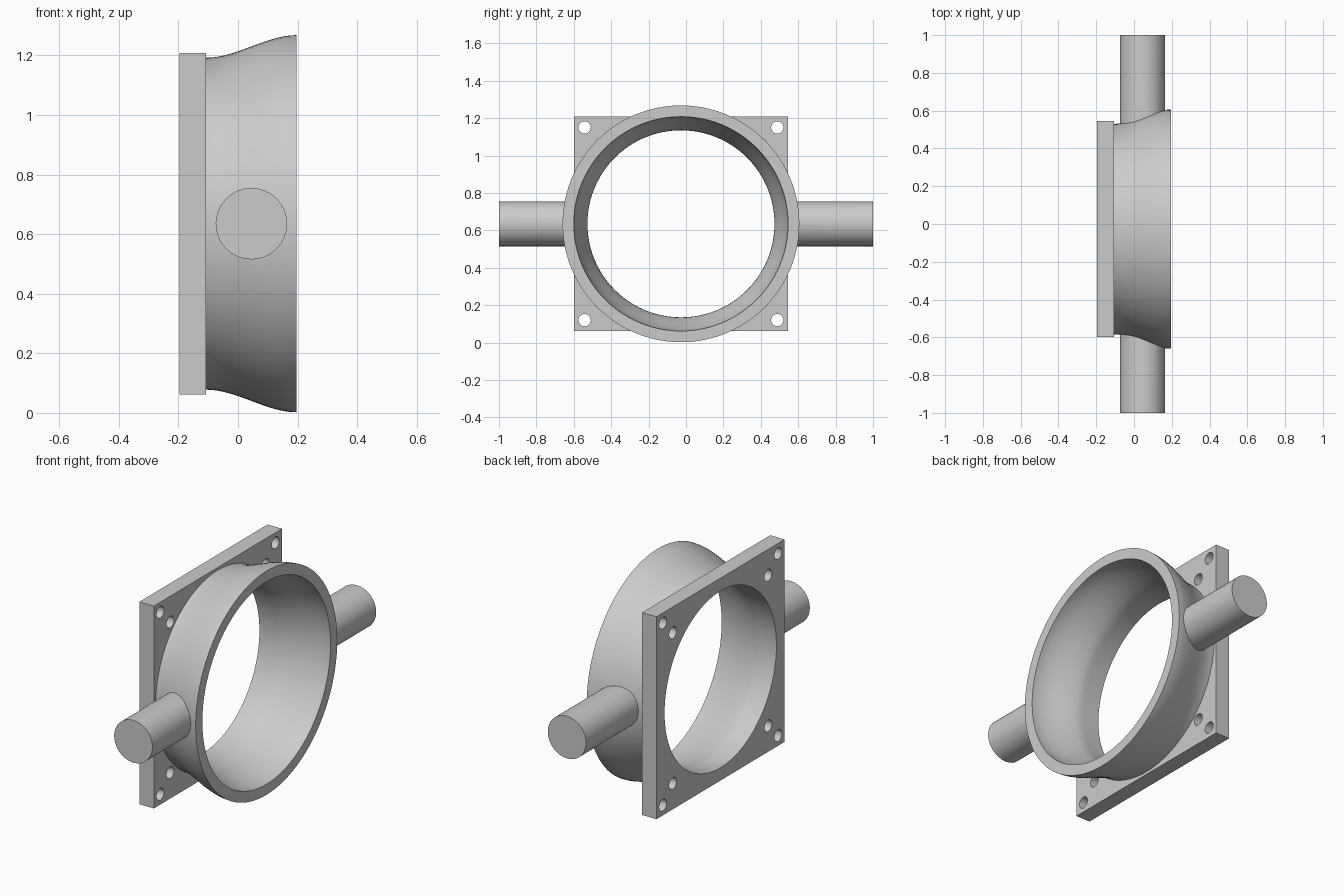
import bpy, bmesh, math
from mathutils import Matrix, Vector

cube = bpy.data.objects.get("Cube")
if cube:
    bpy.data.objects.remove(cube, do_unlink=True)

CENTRE = Vector((0, -0.027, 0.635))      # axis of the ring, running along x
X_BACK, X_PLATE, X_FRONT = -0.197, -0.107, 0.197
WALL, BORE = 0.06, 0.5

grey = bpy.data.materials.new("light grey")
grey.use_nodes = True
grey.diffuse_color = (0.6, 0.6, 0.6, 1)
grey.node_tree.nodes["Principled BSDF"].inputs["Base Color"].default_value = (0.6, 0.6, 0.6, 1)


def make_object(name, bm):
    bmesh.ops.recalc_face_normals(bm, faces=bm.faces)
    mesh = bpy.data.meshes.new(name)
    bm.to_mesh(mesh)
    bm.free()
    mesh.materials.append(grey)
    obj = bpy.data.objects.new(name, mesh)
    bpy.context.collection.objects.link(obj)
    return obj


def add_cylinder(bm, centre, radius, depth, axis, sides):
    turn = Vector((0, 0, 1)).rotation_difference(Vector(axis)).to_matrix().to_4x4()
    bmesh.ops.create_cone(bm, cap_ends=True, segments=sides, radius1=radius,
                          radius2=radius, depth=depth,
                          matrix=Matrix.Translation(centre) @ turn)


def lathe(name, profile, sides=96):
    """Revolve a closed (x, radius) profile about the ring axis."""
    bm = bmesh.new()
    verts = [bm.verts.new(CENTRE + Vector((x, 0, r))) for x, r in profile]
    edges = [bm.edges.new((a, b)) for a, b in zip(verts, verts[1:] + verts[:1])]
    bmesh.ops.spin(bm, geom=verts + edges, cent=CENTRE, axis=(1, 0, 0),
                   angle=math.tau, steps=sides, use_duplicate=False)
    bmesh.ops.remove_doubles(bm, verts=bm.verts, dist=1e-5)
    bmesh.ops.dissolve_degenerate(bm, edges=bm.edges, dist=1e-5)
    return make_object(name, bm)


def activate(obj):
    bpy.ops.object.select_all(action='DESELECT')
    obj.select_set(True)
    bpy.context.view_layer.objects.active = obj


def cut(obj, cutter):
    cutter.hide_render = True
    mod = obj.modifiers.new("cut", 'BOOLEAN')
    mod.operation, mod.solver, mod.object = 'DIFFERENCE', 'EXACT', cutter
    activate(obj)
    bpy.ops.object.modifier_apply(modifier=mod.name)


def smooth(obj):
    activate(obj)
    bpy.ops.object.shade_smooth_by_angle(angle=math.radians(30))


# Flared ring: an S-shaped wall swept round the axis
STEPS = 14
outer = []
for i in range(STEPS + 1):
    t = i / STEPS
    ease = t * t * (3 - 2 * t)
    outer.append((X_PLATE + t * (X_FRONT - X_PLATE), 0.557 + 0.076 * ease))
inner = [(x, max(BORE, r - WALL)) for x, r in outer]
ring = lathe("flared_ring", outer + inner[::-1])
smooth(ring)

# Square mounting plate with the bore and pairs of bolt holes at each corner
bm = bmesh.new()
bmesh.ops.create_cube(bm, size=1)
bmesh.ops.scale(bm, vec=(X_PLATE - X_BACK, 1.145, 1.145), verts=bm.verts)
plate_centre = CENTRE + Vector(((X_PLATE + X_BACK) / 2, 0, 0))
bmesh.ops.translate(bm, vec=plate_centre, verts=bm.verts)
plate = make_object("mounting_plate", bm)

bm = bmesh.new()
add_cylinder(bm, plate_centre, BORE, 0.3, (1, 0, 0), 96)
for sy in (-1, 1):
    for sz in (-1, 1):
        for offset in (0.515, 0.426):
            add_cylinder(bm, plate_centre + Vector((0, sy * offset, sz * offset)),
                         0.033, 0.3, (1, 0, 0), 24)
hole_cutter = make_object("hole_cutter", bm)
cut(plate, hole_cutter)
smooth(plate)

# Pivot pins on both sides, trimmed flush inside the wall of the ring
trim = [(x, r + WALL / 2) for x, r in inner]
bore_cutter = lathe("bore_cutter", [(X_PLATE, 0)] + trim + [(X_FRONT, 0)])
for name, side in (("front_pin", -1), ("back_pin", 1)):
    bm = bmesh.new()
    start, end = CENTRE.y + side * 0.48, side * 1.0
    add_cylinder(bm, Vector((0.045, (start + end) / 2, CENTRE.z)), 0.12,
                 abs(end - start), (0, 1, 0), 32)
    pin = make_object(name, bm)
    cut(pin, bore_cutter)
    smooth(pin)

for helper in (hole_cutter, bore_cutter):
    bpy.data.objects.remove(helper, do_unlink=True)
